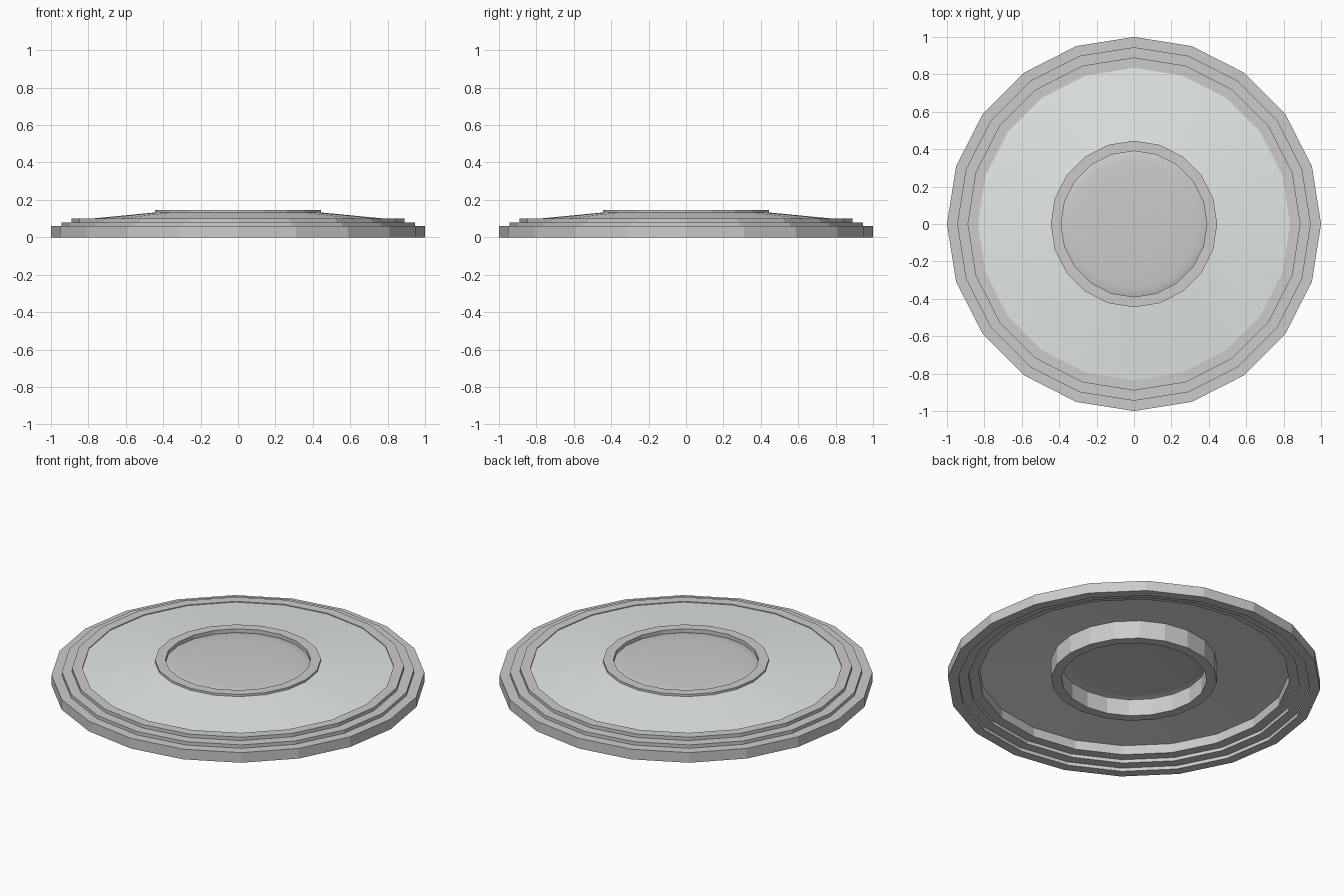
import bpy, bmesh
from math import sin, cos, pi

if "Cube" in bpy.data.objects:
    bpy.data.objects.remove(bpy.data.objects["Cube"])

SIDES = 20


def lathe(name, profile, closed=False, smooth=False, material=None):
    """Spin an (r, z) profile about z; r = 0 at the end makes a tip."""
    bm = bmesh.new()
    loops = []
    for r, z in profile:
        if r == 0:
            loops.append([bm.verts.new((0, 0, z))] * SIDES)
        else:
            loops.append([bm.verts.new((r * cos(2 * pi * i / SIDES),
                                        r * sin(2 * pi * i / SIDES), z))
                          for i in range(SIDES)])
    pairs = list(zip(loops, loops[1:]))
    if closed:
        pairs.append((loops[-1], loops[0]))
    for a, b in pairs:
        for i in range(SIDES):
            j = (i + 1) % SIDES
            quad = dict.fromkeys((a[i], a[j], b[j], b[i]))
            bm.faces.new(list(quad)).smooth = smooth
    bm.normal_update()
    if closed:
        bmesh.ops.recalc_face_normals(bm, faces=bm.faces)
    mesh = bpy.data.meshes.new(name)
    bm.to_mesh(mesh)
    bm.free()
    obj = bpy.data.objects.new(name, mesh)
    bpy.context.collection.objects.link(obj)
    if material:
        mesh.materials.append(material)
    return obj


# Stepped outer rim, hollow steps underneath
steps = [(1.0, 0.0), (0.945, 0.02), (0.89, 0.04)]
W, H = 0.055, 0.06
upper, lower = [], []
for r, z in steps:
    upper += [(r, z + (0 if z == 0 else H - 0.02)), (r, z + H)]
    lower += [(r, z), (r - W, z)]
inner = steps[-1][0] - W
lathe("outer_rim", upper + [(inner, 0.10)] + lower[:0:-1], closed=True)

# Pale translucent sloping pane
pane = bpy.data.materials.new("pale_glass")
pane.diffuse_color = (0.78, 0.82, 0.79, 0.8)
pane.use_nodes = True
pane.node_tree.nodes["Principled BSDF"].inputs["Base Color"].default_value = pane.diffuse_color
lathe("glass_pane", [(inner, 0.095), (0.44, 0.133)], smooth=True, material=pane)

# Central collar
lathe("centre_collar", [(0.445, 0.025), (0.445, 0.145), (0.39, 0.145), (0.39, 0.025)],
      closed=True)

# Shallow smooth dome inside the collar
N = 6
dome = [(0.39 * cos(pi / 2 * k / N) if k < N else 0, 0.123 + 0.017 * sin(pi / 2 * k / N))
        for k in range(N + 1)]
lathe("centre_dome", dome, smooth=True)
